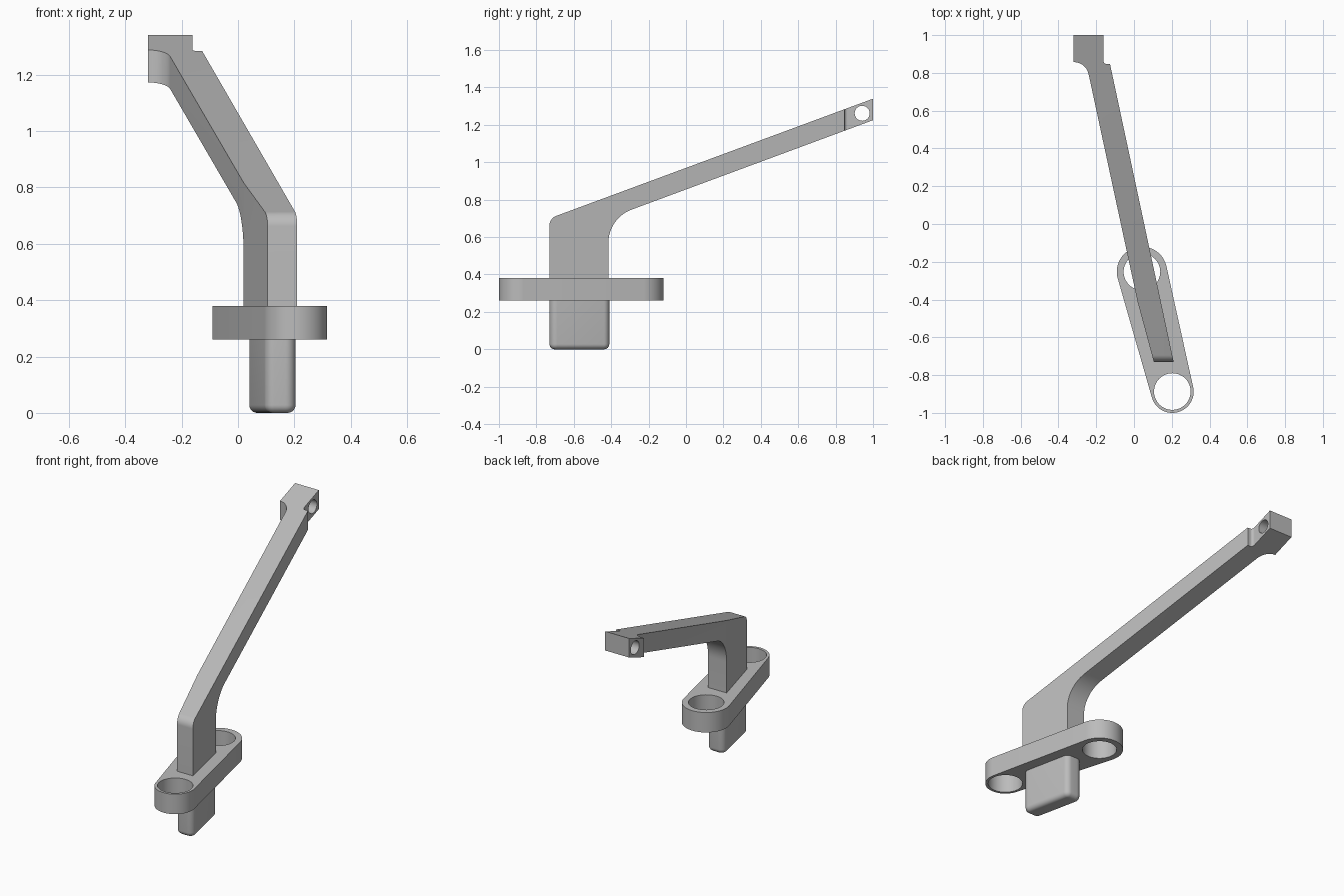
import bpy, bmesh, math
from mathutils import Vector, Matrix

cube = bpy.data.objects.get("Cube")
if cube:
    bpy.data.objects.remove(cube, do_unlink=True)

grey = bpy.data.materials.new("satin_grey")
grey.use_nodes = True
grey.diffuse_color = (0.5, 0.5, 0.5, 1)
grey.node_tree.nodes["Principled BSDF"].inputs["Base Color"].default_value = (0.5, 0.5, 0.5, 1)


def rounded(corners, steps=12):
    """Turn (a, b, radius) corners into an outline with filleted corners."""
    out = []
    for i, (a, b, r) in enumerate(corners):
        p = Vector((a, b))
        if r == 0:
            out.append(p)
            continue
        u = (Vector(corners[i - 1][:2]) - p).normalized()
        v = (Vector(corners[(i + 1) % len(corners)][:2]) - p).normalized()
        half = u.angle(v) / 2
        centre = p + (u + v).normalized() * r / math.sin(half)
        start = p + u * r / math.tan(half) - centre
        end = p + v * r / math.tan(half) - centre
        sweep = start.angle_signed(end)  # clockwise positive
        for k in range(steps + 1):
            out.append(centre + Matrix.Rotation(-sweep * k / steps, 2) @ start)
    return out


def prism(name, outline, low, high, along="z"):
    """Extrude an outline in XY along z, or an outline in YZ along x."""
    bm = bmesh.new()
    place = (lambda p: (p[0], p[1], low)) if along == "z" else (lambda p: (low, p[0], p[1]))
    face = bm.faces.new([bm.verts.new(place(p)) for p in outline])
    ext = bmesh.ops.extrude_face_region(bm, geom=[face])
    move = Vector((0, 0, high - low)) if along == "z" else Vector((high - low, 0, 0))
    bmesh.ops.translate(bm, vec=move, verts=[g for g in ext["geom"] if isinstance(g, bmesh.types.BMVert)])
    bmesh.ops.recalc_face_normals(bm, faces=bm.faces)
    mesh = bpy.data.meshes.new(name)
    bm.to_mesh(mesh)
    bm.free()
    mesh.materials.append(grey)
    obj = bpy.data.objects.new(name, mesh)
    bpy.context.collection.objects.link(obj)
    return obj


def activate(obj):
    bpy.ops.object.select_all(action="DESELECT")
    obj.select_set(True)
    bpy.context.view_layer.objects.active = obj


def combine(obj, tool, operation):
    mod = obj.modifiers.new("cut", "BOOLEAN")
    mod.operation, mod.solver, mod.object = operation, "EXACT", tool
    activate(obj)
    bpy.ops.object.modifier_apply(modifier=mod.name)
    bpy.data.objects.remove(tool, do_unlink=True)


def circle(centre, r, start=0.0, sweep=math.tau, n=48):
    return [(centre[0] + r * math.cos(start + sweep * k / n),
             centre[1] + r * math.sin(start + sweep * k / n)) for k in range(n)]


# Arm: side profile trimmed by its plan outline
arm = prism("arm", rounded([
    (-0.73, 0.37, 0), (-0.73, 0.70, 0.055), (1, 1.34, 0),
    (1, 1.225, 0), (-0.415, 0.701, 0.19), (-0.415, 0.37, 0)]), -0.6, 0.6, "x")
plan = prism("plan_cutter", rounded([
    (0.105, -0.8, 0), (0.105, -0.73, 0), (0.02, -0.415, 0), (-0.254, 0.857, 0.08),
    (-0.32, 0.857, 0), (-0.32, 1.1, 0), (-0.162, 1.1, 0), (-0.162, 0.847, 0.017),
    (-0.127, 0.847, 0), (0.21, -0.73, 0), (0.21, -0.8, 0)]), 0, 2)
combine(arm, plan, "INTERSECT")
combine(arm, prism("eye_cutter", circle((0.942, 1.262), 0.04), -0.6, 0.6, "x"), "DIFFERENCE")

# Flange: tapered plate around two bolt holes
front, back = Vector((0.203, -0.887)), Vector((0.042, -0.253))
front_r, back_r = 0.113, 0.133
axis = back - front
heading = math.atan2(axis.y, axis.x)
tangent = math.acos((front_r - back_r) / axis.length)
outline = circle(back, back_r, heading - tangent, 2 * tangent)
outline += circle(front, front_r, heading + tangent, math.tau - 2 * tangent)
flange = prism("flange", outline, 0.26, 0.38)
for centre in (front, back):
    combine(flange, prism("bolt_cutter", circle(centre, 0.097), 0, 1), "DIFFERENCE")

# Peg: slanted block with rounded sides and a softened lower rim
peg = prism("peg", rounded([
    (0.1, -0.73, 0.035), (0.212, -0.73, 0.035),
    (0.145, -0.41, 0.035), (0.032, -0.41, 0.035)], 8), 0, 0.27)
bm = bmesh.new()
bm.from_mesh(peg.data)
rim = [e for e in bm.edges if all(v.co.z < 0.01 for v in e.verts)]
bmesh.ops.bevel(bm, geom=rim, offset=0.028, segments=6, profile=0.5, affect="EDGES")
bm.to_mesh(peg.data)
bm.free()

for part in (arm, flange, peg):
    activate(part)
    bpy.ops.object.shade_smooth_by_angle(angle=math.radians(30))
